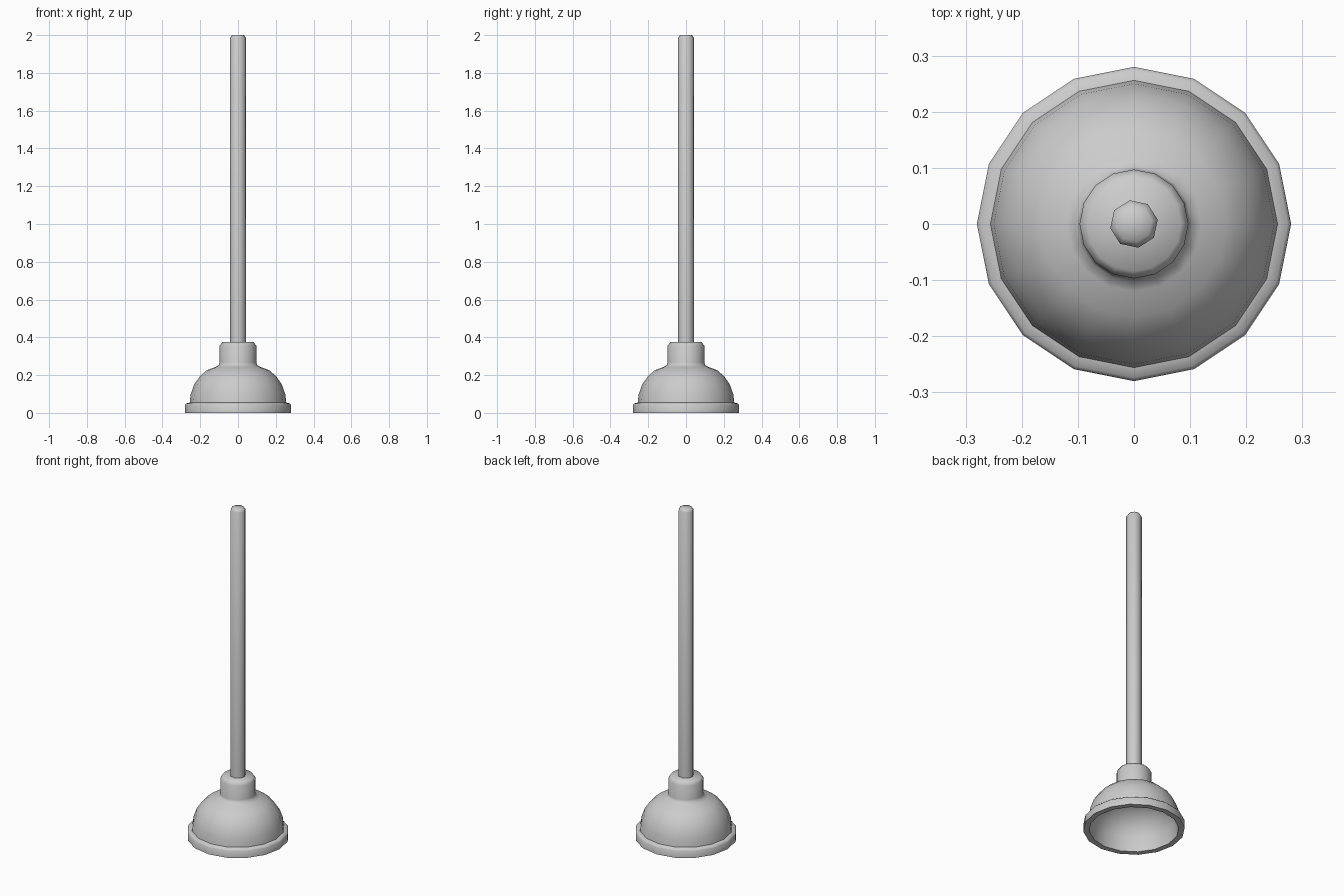
import bpy, bmesh, math

if "Cube" in bpy.data.objects:
    bpy.data.objects.remove(bpy.data.objects["Cube"])


def lathe(name, profile, sides, turn=0.0, angle=40):
    """Revolve an (r, z) profile around z; r = 0 points become poles."""
    bm = bmesh.new()
    rings = []
    for r, z in profile:
        if r == 0:
            rings.append([bm.verts.new((0, 0, z))] * sides)
        else:
            rings.append([bm.verts.new((r * math.cos(turn + math.tau * i / sides),
                                        r * math.sin(turn + math.tau * i / sides), z))
                          for i in range(sides)])
    for a, b in zip(rings, rings[1:]):
        for i in range(sides):
            j = (i + 1) % sides
            bm.faces.new(list(dict.fromkeys((a[i], a[j], b[j], b[i]))))
    bmesh.ops.recalc_face_normals(bm, faces=bm.faces)
    mesh = bpy.data.meshes.new(name)
    bm.to_mesh(mesh)
    bm.free()
    obj = bpy.data.objects.new(name, mesh)
    bpy.context.collection.objects.link(obj)
    bpy.context.view_layer.objects.active = obj
    obj.select_set(True)
    bpy.ops.object.shade_smooth_by_angle(angle=math.radians(angle))
    obj.select_set(False)
    return obj


# Rubber cup: hollow inside, rim, dome and collar in one profile
inner = [(0, 0.225), (0.09, 0.217), (0.16, 0.19), (0.21, 0.14), (0.237, 0.08), (0.247, 0)]
outer = [(0.28, 0), (0.28, 0.043), (0.274, 0.05), (0.256, 0.054), (0.25, 0.1), (0.232, 0.15),
         (0.203, 0.193), (0.165, 0.226), (0.12, 0.243), (0.102, 0.253), (0.097, 0.268),
         (0.097, 0.355), (0.084, 0.374), (0, 0.374)]
lathe("rubber_cup", inner + outer, 16, angle=65)

# Wooden handle: eight-sided rod with a chamfered top
lathe("handle", [(0, 0.3), (0.043, 0.3), (0.043, 1.985), (0.032, 2.0), (0, 2.0)],
      8, math.radians(10.5), angle=65)
